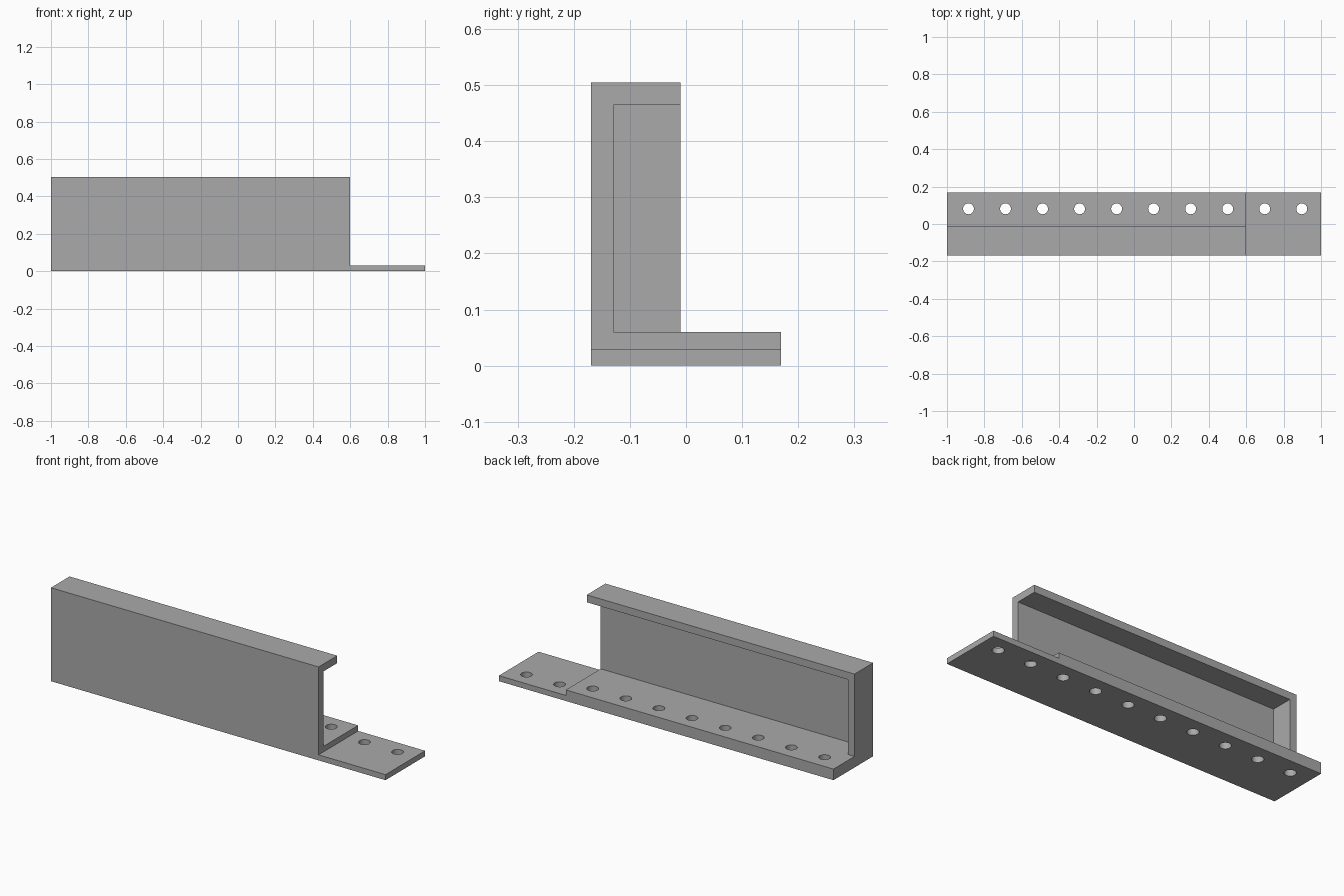
import bpy
import bmesh
from mathutils import Vector

cube = bpy.data.objects.get("Cube")
if cube:
    bpy.data.objects.remove(cube, do_unlink=True)

steel = bpy.data.materials.new("plain grey")
steel.use_nodes = True
GREY = (0.4, 0.4, 0.4, 1)
steel.diffuse_color = GREY
steel.node_tree.nodes["Principled BSDF"].inputs["Base Color"].default_value = GREY


def make_object(name, bm):
    bmesh.ops.recalc_face_normals(bm, faces=bm.faces)
    mesh = bpy.data.meshes.new(name)
    bm.to_mesh(mesh)
    bm.free()
    mesh.materials.append(steel)
    obj = bpy.data.objects.new(name, mesh)
    bpy.context.collection.objects.link(obj)
    return obj


def box(name, low, high):
    low, high = Vector(low), Vector(high)
    bm = bmesh.new()
    bmesh.ops.create_cube(bm, size=1)
    for v in bm.verts:
        v.co = (low + high) / 2 + v.co * (high - low)
    return make_object(name, bm)


def cut(target, cutter):
    cutter.hide_render = True
    mod = target.modifiers.new(cutter.name, 'BOOLEAN')
    mod.operation = 'DIFFERENCE'
    mod.solver = 'EXACT'
    mod.object = cutter
    bpy.context.view_layer.objects.active = target
    bpy.ops.object.modifier_apply(modifier=mod.name)
    bpy.data.objects.remove(cutter, do_unlink=True)


# Main dimensions
FRONT, LIP, BACK = -0.169, -0.01, 0.169
TOP, FOOT, TONGUE = 0.505, 0.06, 0.03
WALL, STEP_X = 0.04, 0.6

# Upright and foot: an L profile swept along the full length
bm = bmesh.new()
profile = [(FRONT, 0), (BACK, 0), (BACK, FOOT), (LIP, FOOT), (LIP, TOP), (FRONT, TOP)]
face = bm.faces.new([bm.verts.new((-1, y, z)) for y, z in profile])
swept = bmesh.ops.extrude_face_region(bm, geom=[face])["geom"]
bmesh.ops.translate(bm, vec=(2, 0, 0),
                    verts=[g for g in swept if isinstance(g, bmesh.types.BMVert)])
rail = make_object("channel_rail", bm)

# Thin tongue at one end
cut(rail, box("tongue_clearance", (STEP_X, -1, TONGUE), (2, 1, 1)))

# Recess open to the back, closed by the end wall
cut(rail, box("recess", (-1 + WALL, FRONT + WALL, FOOT), (2, 1, TOP - WALL)))

# Row of screw holes through the foot
bm = bmesh.new()
for i in range(10):
    made = bmesh.ops.create_cone(bm, cap_ends=True, segments=32,
                                 radius1=0.029, radius2=0.029, depth=0.4)
    bmesh.ops.translate(bm, verts=made["verts"], vec=(-0.885 + i * 0.198, 0.081, 0))
cut(rail, make_object("screw_holes", bm))

# Smooth hole walls, crisp edges elsewhere
bpy.ops.object.select_all(action='DESELECT')
rail.select_set(True)
bpy.context.view_layer.objects.active = rail
bpy.ops.object.shade_smooth_by_angle(angle=0.5)
